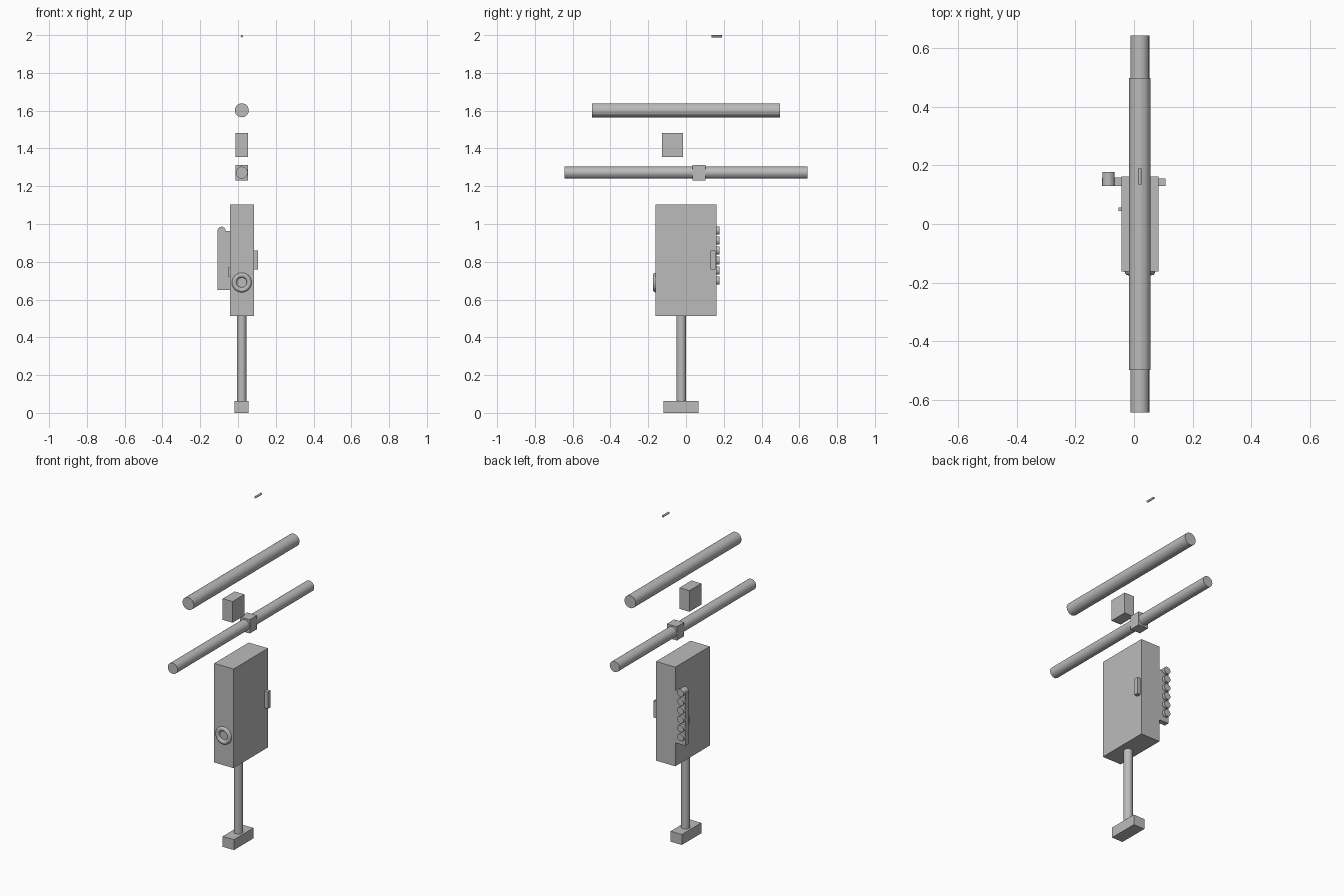
import bpy
from math import pi

cube = bpy.data.objects.get("Cube")
if cube:
    bpy.data.objects.remove(cube, do_unlink=True)

# One plain grey for everything
grey = bpy.data.materials.new("plain grey")
grey.use_nodes = True
colour = (0.5, 0.5, 0.5, 1)
grey.diffuse_color = colour
grey.node_tree.nodes["Principled BSDF"].inputs["Base Color"].default_value = colour

MID = 0.02  # x of the central plane shared by most parts


def finish(name):
    obj = bpy.context.object
    obj.name = name
    obj.data.materials.append(grey)
    return obj


def box(name, x, y, z):
    """Box from (low, high) pairs on each axis."""
    spans = (x, y, z)
    bpy.ops.mesh.primitive_cube_add(size=1, location=[(a + b) / 2 for a, b in spans])
    bpy.context.object.scale = [b - a for a, b in spans]
    bpy.ops.object.transform_apply(location=False, rotation=False, scale=True)
    return finish(name)


def rod(name, x, z, radius, y):
    """Cylinder lying along y."""
    bpy.ops.mesh.primitive_cylinder_add(
        vertices=24, radius=radius, depth=y[1] - y[0],
        location=(x, (y[0] + y[1]) / 2, z), rotation=(pi / 2, 0, 0))
    return finish(name)


# Foot and post
box("foot", (-0.018, 0.056), (-0.118, 0.065), (0, 0.062))
bpy.ops.mesh.primitive_cylinder_add(vertices=24, radius=0.025, depth=0.46,
                                    location=(MID, -0.025, 0.285))
finish("post")

# Main case
box("case", (-0.043, 0.084), (-0.162, 0.162), (0.512, 1.102))

# Ring on the front of the case
bpy.ops.mesh.primitive_torus_add(
    major_radius=0.039, minor_radius=0.013, major_segments=32, minor_segments=12,
    location=(MID, -0.162, 0.69), rotation=(pi / 2, 0, 0))
finish("front_ring")

# Handle and small latch on the sides of the case
box("side_handle", (0.084, 0.107), (0.129, 0.155), (0.76, 0.86))
box("side_latch", (-0.053, -0.043), (0.045, 0.057), (0.722, 0.77))

# Side strip with a column of pegs
box("peg_strip", (-0.109, -0.043), (0.129, 0.159), (0.65, 0.963))
for i in range(6):
    rod(f"peg_{i + 1}", -0.087, 0.7 + i * 0.053, 0.021, (0.129, 0.177))

# Lower long bar with its collar
rod("lower_bar", MID, 1.272, 0.032, (-0.643, 0.643))
box("bar_collar", (-0.012, 0.053), (0.035, 0.103), (1.23, 1.312))

# Floating block, upper bar and small pin
box("block", (-0.012, 0.053), (-0.127, -0.015), (1.356, 1.482))
rod("upper_bar", MID, 1.602, 0.037, (-0.497, 0.497))
rod("top_pin", MID, 1.994, 0.006, (0.135, 0.19))
